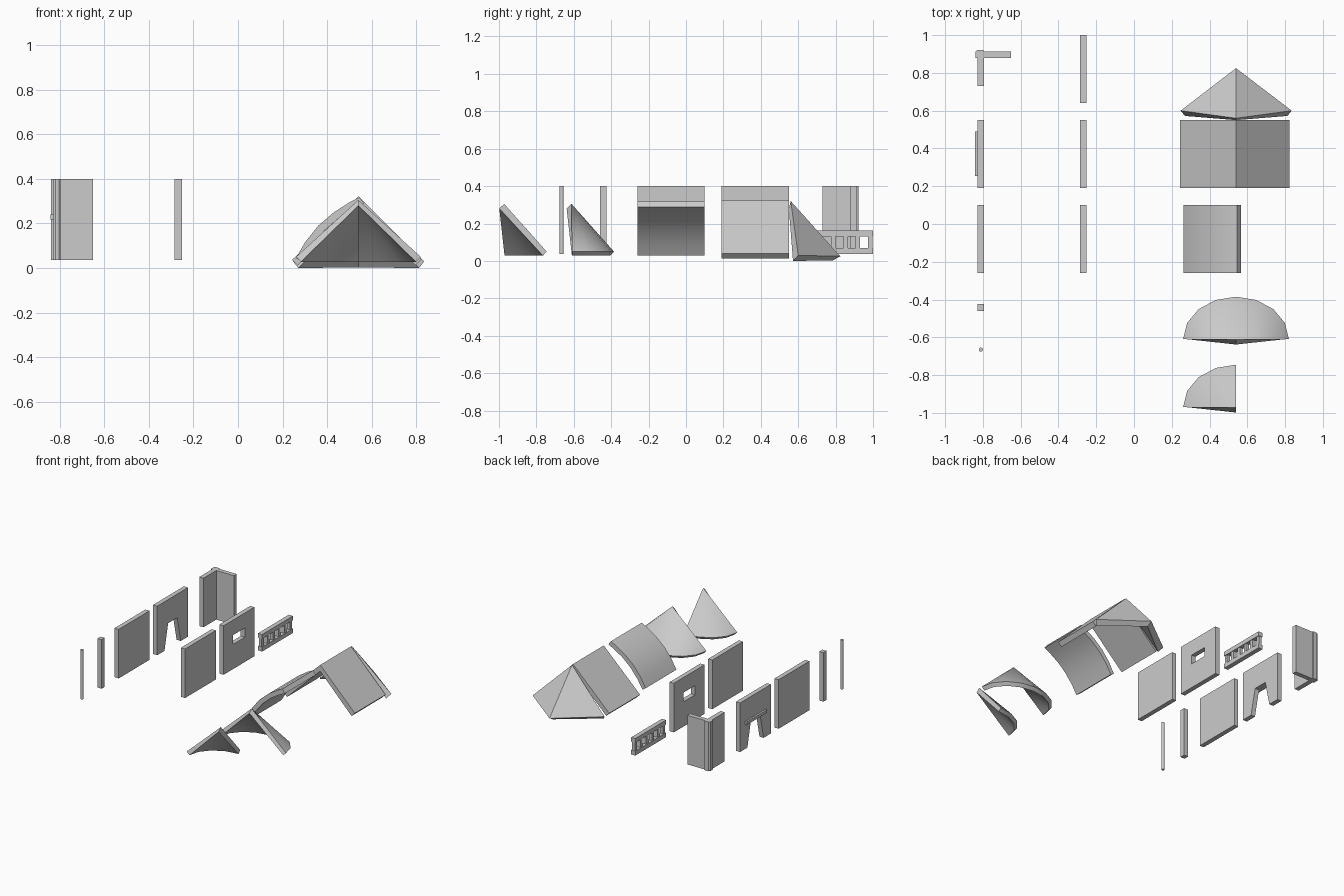
import bpy
import bmesh
from math import cos, sin, pi, radians

old = bpy.data.objects.get("Cube")
if old:
    bpy.data.objects.remove(old)

grey = bpy.data.materials.new("plain grey")
grey.use_nodes = True
tint = (0.6, 0.6, 0.6, 1)
grey.diffuse_color = tint
grey.node_tree.nodes["Principled BSDF"].inputs["Base Color"].default_value = tint

FLOOR, TOP = 0.037, 0.4
HALF = 0.017           # half the wall thickness
OUTER, INNER = -0.811, -0.268   # x of the two rows of walls


def finish(name, bm):
    bmesh.ops.recalc_face_normals(bm, faces=bm.faces)
    mesh = bpy.data.meshes.new(name)
    bm.to_mesh(mesh)
    bm.free()
    mesh.materials.append(grey)
    ob = bpy.data.objects.new(name, mesh)
    bpy.context.collection.objects.link(ob)
    bpy.ops.object.select_all(action='DESELECT')
    ob.select_set(True)
    bpy.context.view_layer.objects.active = ob
    bpy.ops.object.shade_smooth_by_angle(angle=radians(28))
    return ob


def add_prism(bm, outline, axis, lo, hi):
    """Extrude a 2D outline along one axis."""
    def place(p, d):
        co = list(p)
        co.insert("xyz".index(axis), d)
        return co
    a = [bm.verts.new(place(p, lo)) for p in outline]
    b = [bm.verts.new(place(p, hi)) for p in outline]
    bm.faces.new(a)
    bm.faces.new(b[::-1])
    for i in range(len(a)):
        j = (i + 1) % len(a)
        bm.faces.new((a[i], b[i], b[j], a[j]))


def prism(name, outline, axis, lo, hi):
    bm = bmesh.new()
    add_prism(bm, outline, axis, lo, hi)
    return finish(name, bm)


def rect(a0, a1, b0, b1):
    return [(a0, b0), (a1, b0), (a1, b1), (a0, b1)]


def fan_shell(name, apex, rim, apex_in, rim_in):
    """Thick shell from an apex down to an open rim."""
    bm = bmesh.new()
    v = bm.verts.new
    a, ai = v(apex), v(apex_in)
    o, n = [v(p) for p in rim], [v(p) for p in rim_in]
    for i in range(len(o) - 1):
        bm.faces.new((a, o[i], o[i + 1]))
        bm.faces.new((ai, n[i + 1], n[i]))
        bm.faces.new((o[i], n[i], n[i + 1], o[i + 1]))
    for k in (0, -1):
        bm.faces.new((a, ai, n[k], o[k]))
    return finish(name, bm)


# Posts
prism("round_post", [(OUTER + 0.011 * cos(i * pi / 8), -0.665 + 0.011 * sin(i * pi / 8))
                     for i in range(16)], "z", FLOOR, TOP)
prism("square_post", rect(OUTER - HALF, OUTER + HALF, -0.46, -0.424), "z", FLOOR, TOP)

# Plain walls
for name, x in (("outer_wall", OUTER), ("inner_wall", INNER)):
    prism(name, rect(-0.26, 0.1, FLOOR, TOP), "x", x - HALF, x + HALF)

# Doorway wall with a tapered opening and a lintel
prism("doorway_wall", [(0.19, FLOOR), (0.275, FLOOR), (0.317, 0.225), (0.423, 0.225),
                       (0.465, FLOOR), (0.55, FLOOR), (0.55, TOP), (0.19, TOP)],
      "x", OUTER - HALF, OUTER + HALF)
prism("door_lintel", rect(0.253, 0.49, 0.218, 0.24), "x", OUTER - 0.03, OUTER - HALF)

# Window wall: a rectangular ring
bm = bmesh.new()
loops = [[bm.verts.new((INNER + s, y, z)) for y, z in r]
         for r in (rect(0.19, 0.55, FLOOR, TOP), rect(0.302, 0.438, 0.22, 0.288))
         for s in (-HALF, HALF)]
for p, q in ((0, 1), (1, 3), (3, 2), (2, 0)):
    for i in range(4):
        j = (i + 1) % 4
        bm.faces.new((loops[p][i], loops[p][j], loops[q][j], loops[q][i]))
finish("window_wall", bm)

# Balustrade
for name, z in (("lower_rail", FLOOR), ("upper_rail", 0.131)):
    prism(name, rect(0.64, 1.0, z, z + 0.032), "x", INNER - HALF, INNER + HALF)
bm = bmesh.new()
for i in range(6):
    y = 0.655 + i * 0.066
    add_prism(bm, rect(y - 0.012, y + 0.012, FLOOR + 0.032, 0.131), "x",
              INNER - 0.012, INNER + 0.012)
finish("balusters", bm)

# Corner wall with a slightly proud corner
w0, w1 = OUTER - HALF, OUTER + HALF
prism("corner_wall", [(w0, 0.73), (w1, 0.73), (w1, 0.88), (-0.65, 0.88), (-0.65, 0.913),
                      (w1, 0.913), (w1 - 0.004, 0.922), (w0, 0.922), (w0 - 0.01, 0.913),
                      (w0 - 0.01, 0.88), (w0, 0.88)], "z", FLOOR, TOP)

# Straight gable roof
RIDGE = 0.54
prism("gable_roof", [(0.243, 0.037), (RIDGE, 0.322), (0.823, 0.04), (0.796, 0.012),
                     (RIDGE, 0.275), (0.268, 0.012)], "y", 0.19, 0.55)

# Curved half roof
prism("curved_roof", [(0.261, 0.045), (0.3, 0.115), (0.36, 0.19), (0.43, 0.25),
                      (0.5, 0.295), (0.545, 0.317), (0.566, 0.289), (0.515, 0.264),
                      (0.45, 0.223), (0.387, 0.168), (0.328, 0.097), (0.286, 0.028)],
      "y", -0.26, 0.1)

# Hipped roof end
fan_shell("hip_roof", (RIDGE, 0.56, 0.32),
          [(0.247, 0.6, 0.03), (RIDGE, 0.825, 0.025), (0.835, 0.6, 0.03)],
          (RIDGE, 0.55, 0.28),
          [(0.27, 0.572, 0), (RIDGE, 0.785, 0.003), (0.812, 0.572, 0)])


# Conical roof ends: one half and one quarter
def cone_roof(name, y, steps):
    def arc(rx, ry, z):
        return [(RIDGE + rx * cos(i * pi / 8), y + ry * sin(i * pi / 8), z) for i in steps]
    fan_shell(name, (RIDGE, y - 0.002, 0.305), arc(0.28, 0.225, 0.05),
              (RIDGE, y - 0.028, 0.28), arc(0.258, 0.205, 0.028))


cone_roof("half_cone_roof", -0.61, range(9))
cone_roof("quarter_cone_roof", -0.97, range(4, 9))
